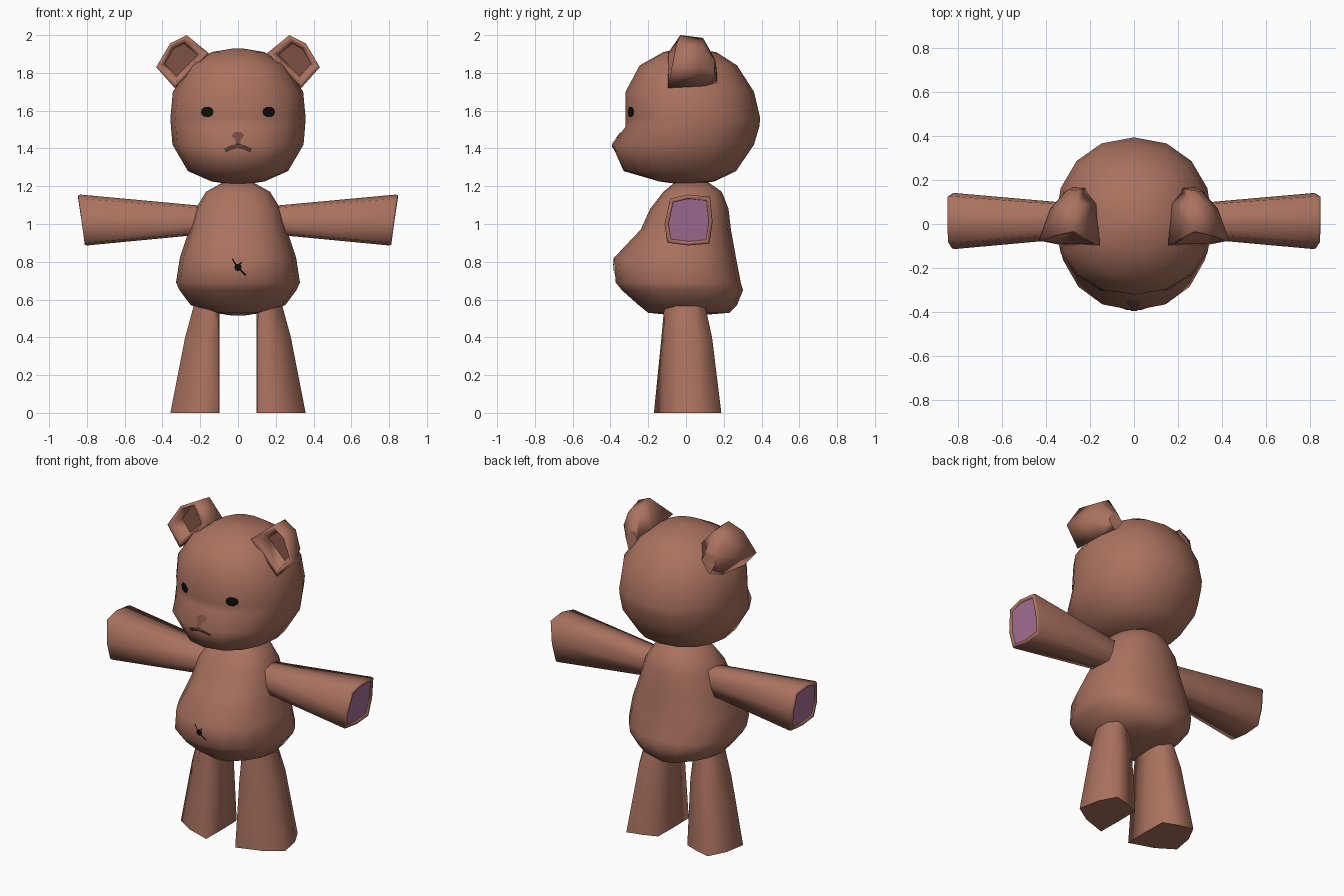
import bpy, bmesh, math
from mathutils import Vector
from mathutils.bvhtree import BVHTree

if "Cube" in bpy.data.objects:
    bpy.data.objects.remove(bpy.data.objects["Cube"])


def material(name, rgb):
    m = bpy.data.materials.new(name)
    m.diffuse_color = (*rgb, 1)
    m.use_nodes = True
    m.node_tree.nodes["Principled BSDF"].inputs["Base Color"].default_value = m.diffuse_color
    return m


BROWN = material("brown_plush", (0.402, 0.168, 0.114))
DARK = material("dark_brown", (0.174, 0.069, 0.048))
PURPLE = material("purple_pad", (0.376, 0.162, 0.305))
BLACK = material("black", (0.004, 0.004, 0.004))


def finish(name, bm, mats):
    bmesh.ops.recalc_face_normals(bm, faces=bm.faces)
    me = bpy.data.meshes.new(name)
    bm.to_mesh(me)
    bm.free()
    for m in mats:
        me.materials.append(m)
    ob = bpy.data.objects.new(name, me)
    bpy.context.collection.objects.link(ob)
    return ob


def loft(name, rings, mats=(BROWN,), last_mat=0, flat_caps=True):
    """Skin a list of point rings; the last cap can take another material."""
    bm = bmesh.new()
    vs = [[bm.verts.new(p) for p in r] for r in rings]
    n = len(rings[0])
    for a, b in zip(vs, vs[1:]):
        for i in range(n):
            j = (i + 1) % n
            bm.faces.new((a[i], a[j], b[j], b[i])).smooth = True
    bm.faces.new(vs[0]).smooth = not flat_caps
    cap = bm.faces.new(vs[-1])
    cap.smooth = not flat_caps
    cap.material_index = last_mat
    return finish(name, bm, mats)


def oval(z, w, front, back, n=16, power=0.92):
    """Horizontal ring with separate front and back depths."""
    pts = []
    for i in range(n):
        a = math.tau * i / n
        s, c = math.sin(a), math.cos(a)
        s = math.copysign(abs(s) ** power, s)
        c = math.copysign(abs(c) ** power, c)
        pts.append((w * s, c * (back if c > 0 else front), z))
    return pts


def surface(ob):
    return BVHTree.FromPolygons([v.co for v in ob.data.vertices],
                                [p.vertices for p in ob.data.polygons])


def decal(name, tree, polys, mat):
    """Thin painted patches projected from the front onto a surface."""
    bm = bmesh.new()
    for poly in polys:
        cx = sum(p[0] for p in poly) / len(poly)
        cz = sum(p[1] for p in poly) / len(poly)
        vs = []
        for x, z in [(cx, cz)] + list(poly):
            hit = tree.ray_cast(Vector((x, -2, z)), Vector((0, 1, 0)))[0]
            vs.append(bm.verts.new((x, hit.y - 0.006, z)))
        for i in range(1, len(vs)):
            bm.faces.new((vs[0], vs[i], vs[i % len(poly) + 1]))
    for f in bm.faces:
        f.normal_update()
        if f.normal.y > 0:
            f.normal_flip()
    me = bpy.data.meshes.new(name)
    bm.to_mesh(me)
    bm.free()
    me.materials.append(mat)
    bpy.context.collection.objects.link(bpy.data.objects.new(name, me))


def disc(cx, cz, rx, rz, n=10):
    return [(cx + rx * math.cos(math.tau * i / n),
             cz + rz * math.sin(math.tau * i / n)) for i in range(n)]


def stroke(x0, z0, x1, z1, w):
    d = Vector((x1 - x0, z1 - z0)).normalized() * w / 2
    return [(x0 - d.y, z0 + d.x), (x0 + d.y, z0 - d.x),
            (x1 + d.y, z1 - d.x), (x1 - d.y, z1 + d.x)]


# Head with a protruding muzzle on its lower front
head = loft("head", [oval(*r) for r in (
    (1.93, 0.02, 0.02, 0.02), (1.91, 0.14, 0.12, 0.16), (1.84, 0.255, 0.245, 0.27),
    (1.70, 0.345, 0.32, 0.36), (1.56, 0.358, 0.32, 0.393), (1.515, 0.355, 0.32, 0.388),
    (1.42, 0.347, 0.392, 0.36), (1.28, 0.265, 0.33, 0.265),
    (1.225, 0.14, 0.14, 0.15), (1.21, 0.03, 0.03, 0.03))], flat_caps=False)

# Pear-shaped body with a round belly
body = loft("body", [oval(*r, power=0.88) for r in (
    (1.22, 0.08, 0.06, 0.12), (1.17, 0.17, 0.12, 0.19), (1.08, 0.225, 0.19, 0.225),
    (0.97, 0.258, 0.24, 0.238), (0.82, 0.308, 0.382, 0.265), (0.69, 0.328, 0.372, 0.29),
    (0.65, 0.31, 0.34, 0.302), (0.57, 0.25, 0.25, 0.27),
    (0.53, 0.13, 0.2, 0.23), (0.515, 0.03, 0.05, 0.05))], flat_caps=False)

# Arm cross-section at the paw (y, z)
PAW = [(0.142, 1.01), (0.128, 1.145), (0.01, 1.157), (-0.085, 1.135),
       (-0.115, 1.0), (-0.1, 0.9), (0.01, 0.885), (0.125, 0.895)]

# Leg outlines, turned slightly outward (x, y), from sole to hip
LEG = [
    (0.0, [(0.1, -0.17), (0.25, -0.12), (0.358, -0.05), (0.335, 0.08),
           (0.28, 0.187), (0.19, 0.165), (0.1, 0.13), (0.097, -0.02)]),
    (0.40, [(0.1, -0.13), (0.2, -0.115), (0.28, -0.05), (0.275, 0.06),
            (0.23, 0.138), (0.16, 0.125), (0.1, 0.1), (0.098, -0.01)]),
    (0.62, [(0.11, -0.11), (0.17, -0.11), (0.22, -0.05), (0.22, 0.04),
            (0.19, 0.09), (0.15, 0.09), (0.11, 0.07), (0.1, -0.01)]),
]

# Ear rings from the rounded back to the opening
EAR_BACK = [(0.21, 0.165, 1.80), (0.25, 0.155, 1.87), (0.29, 0.15, 1.86),
            (0.31, 0.15, 1.81), (0.28, 0.165, 1.75)]
EAR_MID = [(0.17, 0.09, 1.88), (0.26, 0.09, 1.985), (0.335, 0.09, 1.94),
           (0.38, 0.07, 1.84), (0.32, 0.10, 1.73)]
EAR_RIM = [(0.155, -0.095, 1.905), (0.272, -0.03, 2.0), (0.36, -0.05, 1.955),
           (0.433, -0.075, 1.83), (0.335, -0.095, 1.72)]


def shrink(pts, f, dy):
    c = sum((Vector(p) for p in pts), Vector()) / len(pts)
    return [c + (Vector(p) - c) * f + Vector((0, dy, 0)) for p in pts]


for side, s in (("left", 1), ("right", -1)):
    # Arm with an inset paw pad
    rings = []
    for x, f, tilt in ((0.15, 0.53, 0), (0.80, 0.99, 0.13),
                       (0.812, 0.96, 0.13), (0.812, 0.86, 0.13), (0.804, 0.83, 0.13)):
        rings.append([(s * (x + tilt * (z - 0.89)), 0.015 + (y - 0.015) * f,
                       1.02 + (z - 1.02) * f) for y, z in PAW])
    loft(side + "_arm", rings, (BROWN, PURPLE), 1)

    # Leg
    loft(side + "_leg", [[(s * x, y, z) for x, y in pts] for z, pts in LEG])

    # Cupped ear with a dark hollow
    rings = [EAR_BACK, EAR_MID, EAR_RIM, shrink(EAR_RIM, 0.8, 0.0),
             shrink(EAR_RIM, 0.62, 0.08)]
    loft(side + "_ear", [[(s * p[0], p[1], p[2]) for p in r] for r in rings],
         (BROWN, DARK), 1)

# Painted face
face = surface(head)
decal("eyes", face, [disc(s * 0.163, 1.593, 0.034, 0.029) for s in (-1, 1)], BLACK)
decal("nose", face, [disc(0, 1.468, 0.032, 0.02), stroke(0, 1.452, 0, 1.422, 0.028)], DARK)
decal("mouth", face, [q for s in (-1, 1) for q in (
    stroke(0, 1.415, s * 0.035, 1.405, 0.024),
    stroke(s * 0.035, 1.405, s * 0.07, 1.388, 0.022))], DARK)

# Stitched belly button
decal("belly_button", surface(body), [
    disc(0, 0.77, 0.02, 0.02, 8), stroke(-0.03, 0.815, -0.005, 0.775, 0.007),
    stroke(0.005, 0.765, 0.042, 0.728, 0.008), stroke(0.0, 0.78, 0.022, 0.8, 0.006)], BLACK)
